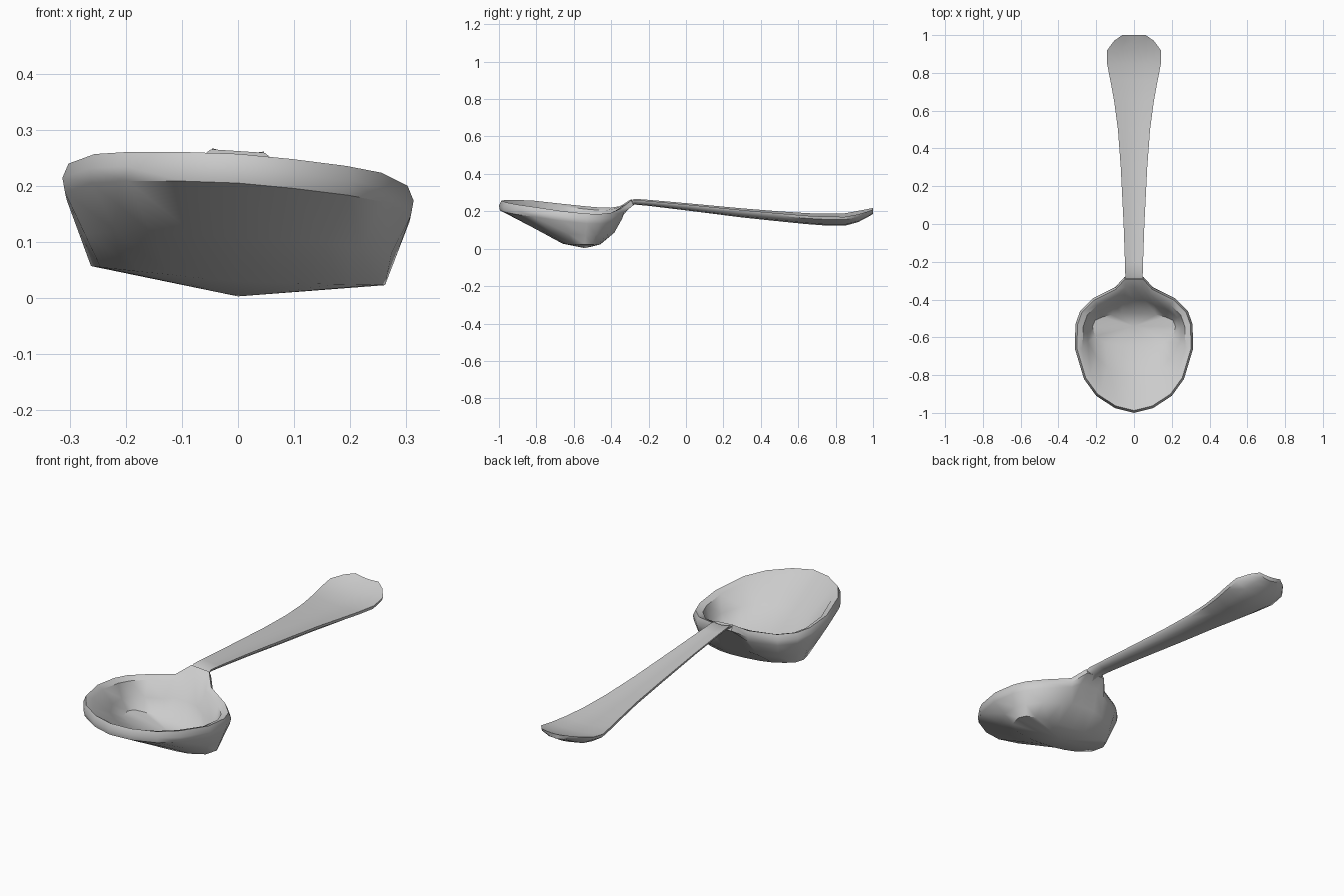
import bpy, bmesh

if "Cube" in bpy.data.objects:
    bpy.data.objects.remove(bpy.data.objects["Cube"])

TILT = -0.065   # the whole spoon leans slightly to its right


def finish(bm, name, angle):
    for v in bm.verts:
        v.co.z += TILT * v.co.x
    bmesh.ops.recalc_face_normals(bm, faces=bm.faces)
    me = bpy.data.meshes.new(name)
    bm.to_mesh(me)
    bm.free()
    ob = bpy.data.objects.new(name, me)
    bpy.context.collection.objects.link(ob)
    bpy.ops.object.select_all(action='DESELECT')
    ob.select_set(True)
    bpy.context.view_layer.objects.active = ob
    bpy.ops.object.shade_smooth_by_angle(angle=angle)
    return ob


def bridge(bm, a, b):
    n = len(a)
    for i in range(n):
        j = (i + 1) % n
        bm.faces.new((a[i], a[j], b[j], b[i]))


def mirrored(half):
    """Half ring from back to front, closed with its mirror image."""
    return half + [(-x, y, z) for x, y, z in half[-2:0:-1]]


def lerp(a, b, t):
    return [tuple(p + (q - p) * t for p, q in zip(u, v)) for u, v in zip(a, b)]


def scaled(ring, s, cy, dz):
    return [(x * s, cy + (y - cy) * s, z + dz) for x, y, z in ring]


# Bowl: rim outline and floor outline, right half, from neck to tip
rim = [(0, -.28, .262), (.05, -.28, .262), (.10, -.335, .222), (.22, -.395, .205),
       (.285, -.46, .203), (.31, -.53, .207), (.313, -.66, .22), (.265, -.82, .24),
       (.2, -.91, .248), (.1, -.975, .254), (0, -1, .257)]
floor = [(0, -.455, .028), (.08, -.458, .028), (.14, -.465, .03), (.2, -.48, .034),
         (.245, -.50, .038), (.262, -.54, .04), (.245, -.60, .039), (.18, -.64, .036),
         (.12, -.655, .034), (.06, -.66, .031), (0, -.66, .03)]

crest = scaled(rim, .965, -.64, 0)
edge = scaled(rim, 1, -.64, -.026)
under = [(x, min(y, -.33), z if y < -.3 else .2) for x, y, z in scaled(rim, .985, -.64, -.052)]
wall = lerp(under, floor, .55)
wall = [(x, y + (.025 if i < 4 else 0), z) for i, (x, y, z) in enumerate(wall)]
lip = [(x, min(y, -.335), min(z, .235)) for x, y, z in scaled(rim, .87, -.64, -.012)]
basin = scaled(floor, .84, -.56, .035)
slope = [(x * 1.02, y, z - .008) for x, y, z in lerp(lip, basin, .5)]

bm = bmesh.new()
rings = [[bm.verts.new(p) for p in mirrored(r)]
         for r in (floor, wall, under, edge, crest, lip, slope, basin)]
for a, b in zip(rings, rings[1:]):
    bridge(bm, a, b)
for ring, z in ((rings[0], .003), (rings[-1], .045)):
    pole = bm.verts.new((0, -.54, z))
    for i in range(len(ring)):
        bm.faces.new((ring[i], ring[(i + 1) % len(ring)], pole))
finish(bm, "bowl", 0.75)

# Handle: y, half width, top edge z, underside z
stations = [(-.31, .05, .245, .215), (-.275, .046, .264, .236), (-.2, .048, .258, .229),
            (0, .055, .24, .205), (.3, .07, .211, .167), (.5, .085, .194, .146),
            (.65, .105, .183, .131), (.76, .125, .179, .123), (.85, .143, .18, .123),
            (.92, .142, .193, .142), (.97, .105, .205, .168), (1, .062, .214, .186)]
section = [(-1, 0), (-.5, -.16), (0, -.22), (.5, -.16), (1, 0),
           (.97, -.28), (.6, -.8), (0, -1), (-.6, -.8), (-.97, -.28)]

bm = bmesh.new()
rings = [[bm.verts.new((u * w, y, top + v * (top - low))) for u, v in section]
         for y, w, top, low in stations]
for a, b in zip(rings, rings[1:]):
    bridge(bm, a, b)
bm.faces.new(rings[0])
bm.faces.new(rings[-1])
finish(bm, "handle", 0.75)
